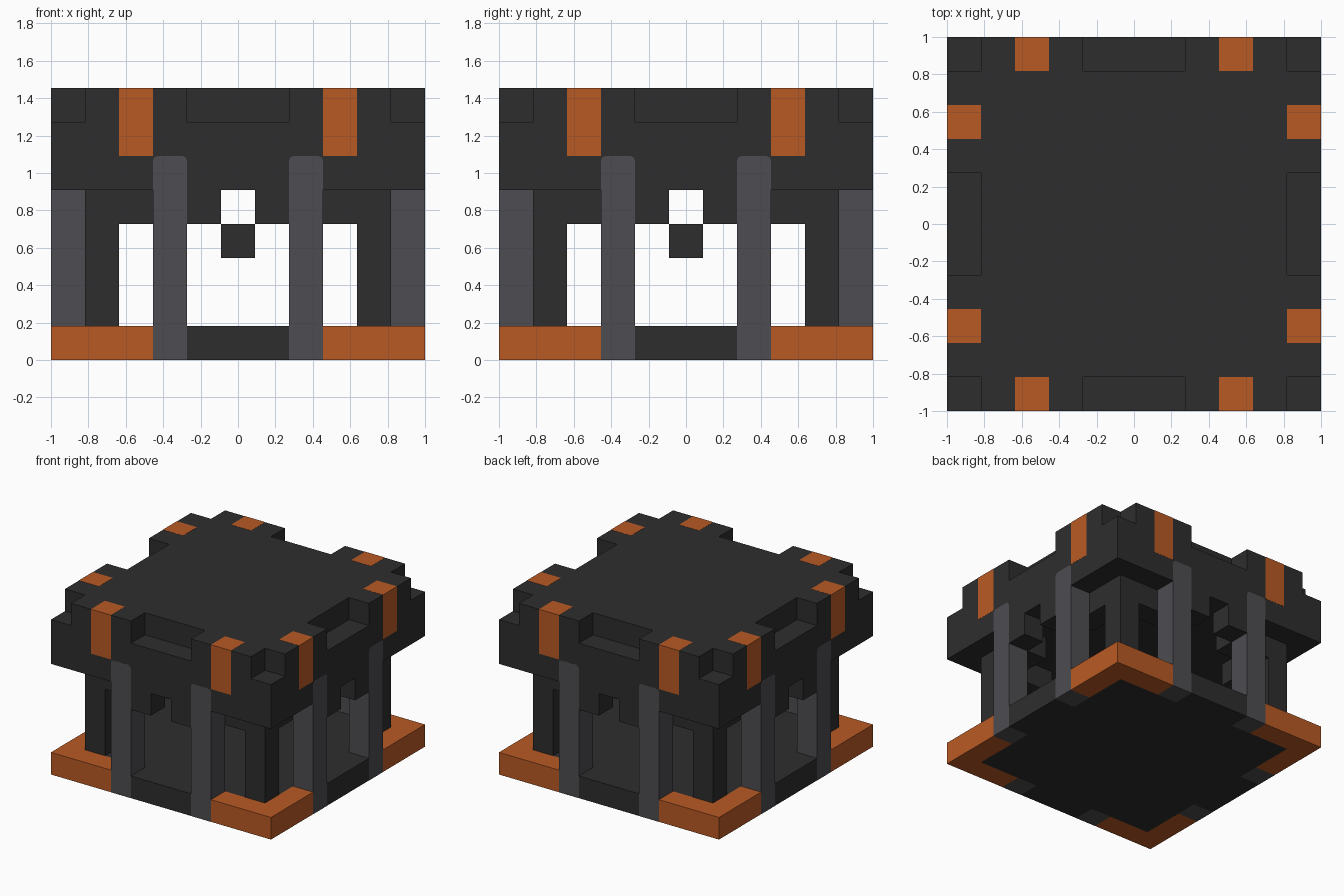
import bpy
import bmesh
from math import pi
from mathutils import Matrix, Vector

cube = bpy.data.objects.get("Cube")
if cube:
    bpy.data.objects.remove(cube, do_unlink=True)

N = 11          # blocks along each side
U = 2 / N       # size of one block
PROUD = 0.006   # inlays stand out by this fraction of a block


def material(name, rgb):
    m = bpy.data.materials.new(name)
    m.use_nodes = True
    m.diffuse_color = (*rgb, 1)
    m.node_tree.nodes["Principled BSDF"].inputs["Base Color"].default_value = (*rgb, 1)
    return m


DARK = material("charcoal", (0.027, 0.027, 0.027))
GREY = material("slate_grey", (0.075, 0.073, 0.083))
ORANGE = material("burnt_orange", (0.49, 0.102, 0.018))


def build(name, boxes, mat, round_top=0.0):
    """Make one object from boxes given as (low corner, high corner) in blocks."""
    bm = bmesh.new()
    for lo, hi in boxes:
        lo, hi = Vector(lo), Vector(hi)
        made = bmesh.ops.create_cube(bm, size=1)["verts"]
        mid, size = (lo + hi) / 2, hi - lo
        for v in made:
            v.co = Vector([c * s for c, s in zip(v.co, size)]) + mid
            v.co = Vector((v.co.x - N / 2, v.co.y - N / 2, v.co.z)) * U
    if round_top:
        top = max(v.co.z for v in bm.verts)
        edges = [e for e in bm.edges
                 if all(abs(v.co.z - top) < 1e-5 for v in e.verts)
                 and abs(e.verts[0].co.x - e.verts[1].co.x) < 1e-5]
        bmesh.ops.bevel(bm, geom=edges, offset=round_top, segments=2,
                        profile=0.5, affect='EDGES')
    mesh = bpy.data.meshes.new(name)
    bm.to_mesh(mesh)
    bm.free()
    mesh.materials.append(mat)
    obj = bpy.data.objects.new(name, mesh)
    bpy.context.collection.objects.link(obj)
    return obj


def around(name, boxes, mat, round_top=0.0):
    """Repeat a front part on all four sides."""
    for side, k in zip(("front", "left", "back", "right"), range(4)):
        obj = build(f"{side}_{name}", boxes, mat, round_top)
        obj.data.transform(Matrix.Rotation(k * pi / 2, 4, 'Z'))


def pair(lo, hi):
    """A box and its mirror image across the middle of the side."""
    return [(lo, hi), ((N - hi[0], *lo[1:]), (N - lo[0], *hi[1:]))]


# Base: dark floor, a step on each side, orange L-shaped corners
build("floor", [((1, 1, 0), (10, 10, 1))], DARK)
around("step", [((4, 0, 0), (7, 1, 1))], DARK)
around("base_corner", [((0, 0, 0), (3, 1, 1)), ((0, 1, 0), (1, 3, 1))], ORANGE)

# Walls: corner posts, lintels beside them, blocks flanking each window
around("corner_post", [((1, 1, 1), (2, 2, 5))], DARK)
around("lintel", pair((2, 1, 4), (4, 2, 5)), DARK)
around("window_block", pair((4, 0, 4), (5, 1, 5)), DARK)

# Pillars that run up into the roof edge
around("pillar", pair((3, -PROUD, 0), (4, 1, 6)), GREY, round_top=0.025)

# Block floating in the middle of the room
build("centre_block", [((5, 5, 3), (6, 6, 4))], DARK)

# Roof: slab, raised core, battlements with orange inlays
build("roof_slab", [((0, 0, 5), (N, N, 7))], DARK)
build("roof_core", [((1, 1, 7), (10, 10, 8))], DARK)
around("battlement", pair((1, 0, 7), (4, 1, 8)), DARK)
around("roof_inlay", pair((2, -PROUD, 6), (3, 1, 8 + PROUD)), ORANGE)
